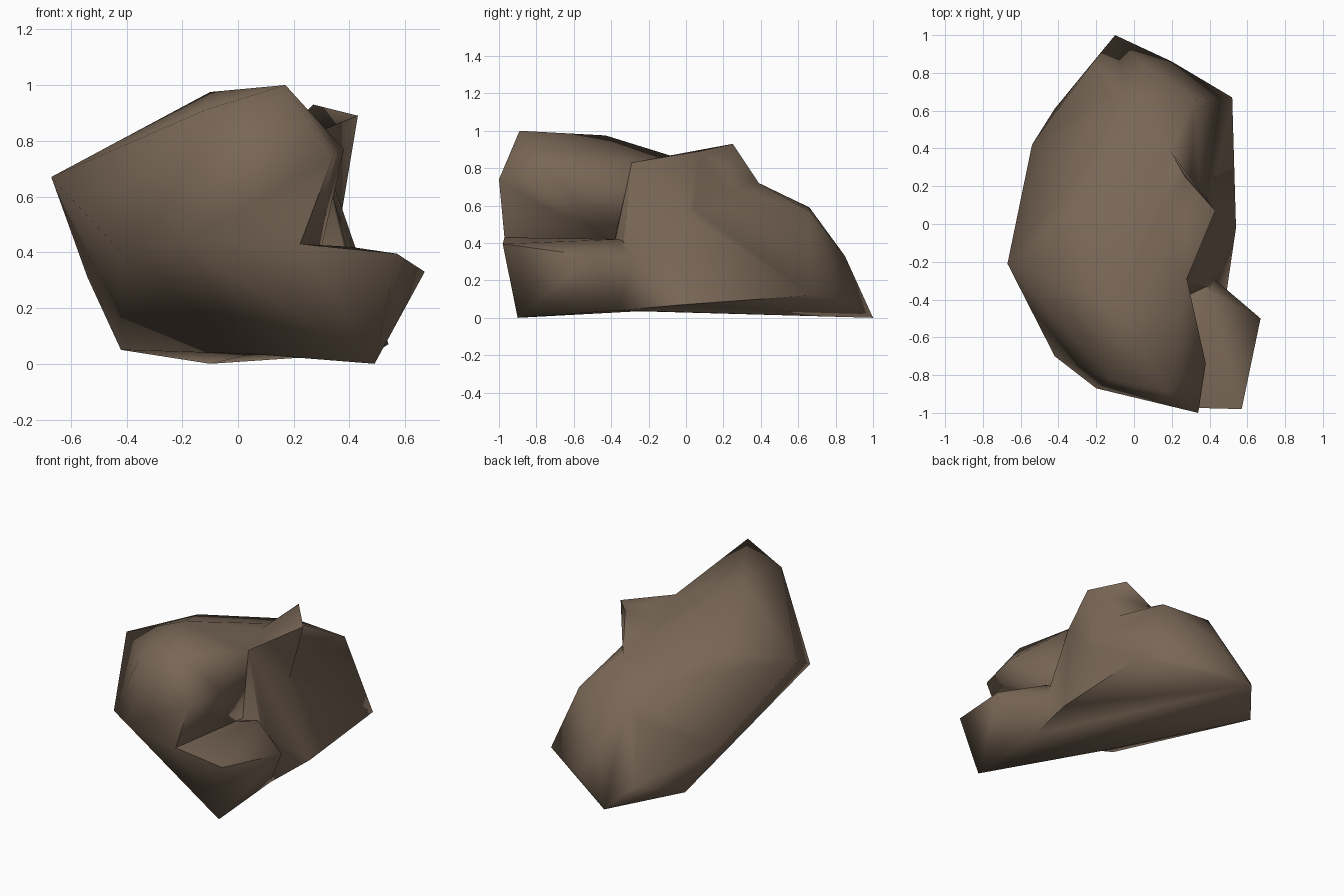
import bpy, bmesh, math
from mathutils import Vector

if "Cube" in bpy.data.objects:
    bpy.data.objects.remove(bpy.data.objects["Cube"])

stone = bpy.data.materials.new("brown_stone")
stone.diffuse_color = (0.19, 0.135, 0.093, 1)
stone.use_nodes = True
stone.node_tree.nodes["Principled BSDF"].inputs["Base Color"].default_value = stone.diffuse_color


def boulder(name, corners):
    """Faceted chunk of rock: convex hull of a few corners."""
    bm = bmesh.new()
    for c in corners:
        bm.verts.new(Vector(c))
    bmesh.ops.convex_hull(bm, input=bm.verts[:])
    loose = [v for v in bm.verts if not v.link_faces]
    bmesh.ops.delete(bm, geom=loose, context='VERTS')
    bmesh.ops.recalc_face_normals(bm, faces=bm.faces[:])
    me = bpy.data.meshes.new(name)
    bm.to_mesh(me)
    bm.free()
    me.materials.append(stone)
    ob = bpy.data.objects.new(name, me)
    bpy.context.collection.objects.link(ob)
    return ob


# corners shared by neighbouring masses
left_tip = (-0.67, -0.21, 0.67)
crown = (-0.10, -0.43, 0.975)
notch = (0.28, -0.29, 0.83)
cheek = (-0.42, -0.70, 0.40)
chin = (-0.20, -0.87, 0.43)
belly = (0.05, -0.25, 0.035)
saddle = (0.19, 0.39, 0.72)
waist = (0.37, 0.0, 0.53)
heel = (0.49, -0.36, 0.04)

# long rear mass sloping down to the back, undercut at the front
rear = boulder("rock", [
    left_tip, crown, notch, cheek, belly, saddle, waist, heel,
    (0.54, -0.02, 0.07), (0.52, 0.67, 0.12), (0.20, 0.86, 0.10),
    (-0.10, 1.0, 0.0), (-0.42, 0.61, 0.05), (-0.54, 0.42, 0.31),
    (-0.22, 0.85, 0.13), (0.05, 0.85, 0.33), (0.32, 0.66, 0.57),
    (-0.04, 0.66, 0.59), (-0.12, 0.68, 0.48), (-0.25, 0.33, 0.67),
    (-0.35, 0.08, 0.76),
])

# overhanging front mass with the highest point
front = boulder("front_rock", [
    left_tip, crown, notch, cheek, chin,
    (0.17, -0.89, 1.0), (-0.12, -0.83, 0.91), (0.38, -0.74, 0.77),
    (0.34, -1.0, 0.74), (0.22, -0.97, 0.42), (0.30, -0.38, 0.42),
    (0.0, -0.2, 0.6),
])

# low ledge at the front right, tapering to a foot
ledge = boulder("side_ledge", [
    chin, belly, heel,
    (0.22, -0.98, 0.43), (0.57, -0.98, 0.395), (0.67, -0.50, 0.33),
    (0.40, -0.36, 0.42), (0.49, -0.90, 0.0), (0.2, -0.1, 0.3),
])

# wedge under the overhang
wedge = boulder("undercut_wedge", [cheek, chin, belly, crown, (0.0, -0.1, 0.4)])

# jutting spur on the right shoulder
spur = boulder("shoulder_spur", [
    notch, saddle, waist,
    (0.27, 0.25, 0.93), (0.43, 0.07, 0.89), (0.10, 0.0, 0.77), (0.2, 0.0, 0.5),
])

# fuse the masses into one solid rock
parts = [front, ledge, wedge, spur]
for p in parts:
    m = rear.modifiers.new("join_" + p.name, 'BOOLEAN')
    m.operation, m.solver, m.object = 'UNION', 'EXACT', p
bpy.context.view_layer.update()
fused = bpy.data.meshes.new_from_object(
    rear.evaluated_get(bpy.context.evaluated_depsgraph_get()))
rear.modifiers.clear()
rear.data = fused
for p in parts:
    bpy.data.objects.remove(p)

# tidy seams and shade softly
bm = bmesh.new()
bm.from_mesh(fused)
bmesh.ops.remove_doubles(bm, verts=bm.verts[:], dist=0.015)
bmesh.ops.triangulate(bm, faces=bm.faces[:])
for f in bm.faces:
    f.smooth = True
    f.material_index = 0
for e in bm.edges:
    e.smooth = e.calc_face_angle(0) < math.radians(85)
bm.to_mesh(fused)
bm.free()
